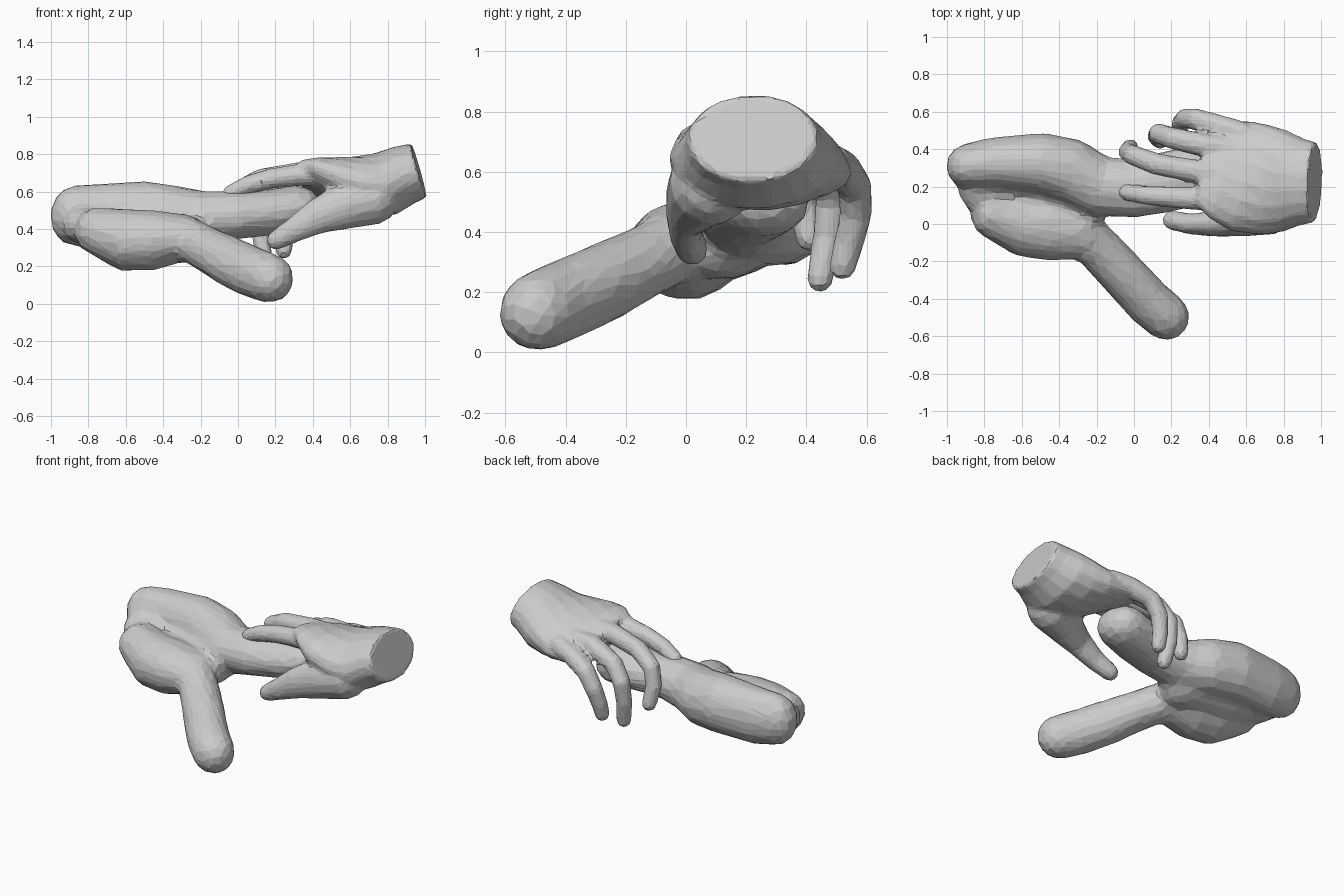
import bpy, bmesh, math
from mathutils import Vector


def loft(bm, rows, sides=14, round_start=True, round_end=True):
    """Skin elliptical rings (x, y, z, half width, half height, roll) along a path."""
    rows = [tuple(r) + (0,) * (6 - len(r)) for r in rows]
    pts = [Vector(r[:3]) for r in rows]
    rings = []
    n = len(rows)

    def ring(c, t, w, h, roll):
        side = (Vector((0, 1, 0)) - t * t.y).normalized()
        up = t.cross(side)
        a = side * math.cos(roll) + up * math.sin(roll)
        b = up * math.cos(roll) - side * math.sin(roll)
        return [bm.verts.new(c + a * w * math.cos(k * math.tau / sides)
                             + b * h * math.sin(k * math.tau / sides)) for k in range(sides)]

    def dome(i, t, sign):
        _, _, _, w, h, roll = rows[i]
        r = min(w, h)
        out = []
        for ang in (30, 55, 78):
            s, c = math.sin(math.radians(ang)), math.cos(math.radians(ang))
            out.append(ring(pts[i] + t * sign * r * s, t, w * c, h * c, roll))
        return out

    tangents = [(pts[min(i + 1, n - 1)] - pts[max(i - 1, 0)]).normalized() for i in range(n)]
    if round_start:
        rings += dome(0, tangents[0], -1)[::-1]
    rings += [ring(pts[i], tangents[i], *rows[i][3:]) for i in range(n)]
    if round_end:
        rings += dome(n - 1, tangents[-1], 1)
    for p, q in zip(rings, rings[1:]):
        for k in range(sides):
            j = (k + 1) % sides
            bm.faces.new((p[k], p[j], q[j], q[k]))
    bm.faces.new(rings[0][::-1])
    bm.faces.new(rings[-1])


def finish(name, bm, voxel, smooth, ratio):
    """Fuse overlapping parts into one skin and reduce it to flat facets."""
    bmesh.ops.recalc_face_normals(bm, faces=bm.faces)
    mesh = bpy.data.meshes.new(name)
    bm.to_mesh(mesh)
    bm.free()
    ob = bpy.data.objects.new(name, mesh)
    bpy.context.collection.objects.link(ob)
    m = ob.modifiers.new("fuse", 'REMESH')
    m.mode = 'VOXEL'
    m.voxel_size = voxel
    m = ob.modifiers.new("soften", 'SMOOTH')
    m.factor = 0.5
    m.iterations = smooth
    m = ob.modifiers.new("facets", 'DECIMATE')
    m.ratio = ratio
    return ob


# Held body: back lobe narrowing to a neck and a grip under the palm
bm = bmesh.new()
loft(bm, [(-0.88, 0.31, 0.47, 0.125, 0.165), (-0.75, 0.325, 0.465, 0.14, 0.18),
          (-0.50, 0.325, 0.475, 0.165, 0.185), (-0.34, 0.285, 0.46, 0.175, 0.175),
          (-0.18, 0.20, 0.455, 0.165, 0.15), (0.00, 0.19, 0.475, 0.16, 0.13),
          (0.18, 0.225, 0.49, 0.165, 0.125), (0.32, 0.26, 0.51, 0.16, 0.125)])
# Front lobe
loft(bm, [(-0.74, 0.05, 0.385, 0.14, 0.135), (-0.60, 0.005, 0.34, 0.18, 0.17),
          (-0.45, -0.01, 0.34, 0.19, 0.165), (-0.30, -0.03, 0.355, 0.165, 0.13)])
# Bridge between the lobes under the groove
loft(bm, [(-0.84, 0.19, 0.42, 0.12, 0.10), (-0.60, 0.16, 0.36, 0.14, 0.11),
          (-0.26, 0.12, 0.36, 0.15, 0.12)])
# Leg
loft(bm, [(-0.28, -0.04, 0.35, 0.12, 0.12), (-0.18, -0.14, 0.30, 0.125, 0.12),
          (-0.04, -0.29, 0.225, 0.127, 0.135), (0.08, -0.42, 0.167, 0.13, 0.138),
          (0.17, -0.495, 0.135, 0.13, 0.135)])
finish("held_body", bm, 0.03, 3, 0.17)

# Hand: palm and wrist
bm = bmesh.new()
loft(bm, [(0.36, 0.31, 0.67, 0.22, 0.065, -0.36), (0.46, 0.29, 0.66, 0.28, 0.10, -0.27),
          (0.58, 0.255, 0.645, 0.305, 0.135, -0.15), (0.70, 0.235, 0.635, 0.295, 0.165, -0.03),
          (0.80, 0.23, 0.645, 0.275, 0.175, 0.03),
          (0.89, 0.225, 0.69, 0.235, 0.162), (0.968, 0.222, 0.712, 0.215, 0.152)],
     sides=18, round_start=False, round_end=False)
# Thumb with its fleshy base
loft(bm, [(0.72, 0.08, 0.56, 0.14, 0.14), (0.56, 0.035, 0.52, 0.105, 0.125),
          (0.42, 0.00, 0.465, 0.068, 0.095), (0.30, 0.00, 0.395, 0.056, 0.068),
          (0.205, 0.02, 0.34, 0.053, 0.053)])
# Fingers: index, middle, ring, little
fingers = [
    [(0.48, 0.14, 0.69), (0.34, 0.135, 0.69), (0.18, 0.145, 0.67), (0.05, 0.155, 0.635), (-0.04, 0.17, 0.59)],
    [(0.48, 0.27, 0.70), (0.34, 0.28, 0.70), (0.12, 0.32, 0.665), (-0.01, 0.37, 0.60),
     (-0.035, 0.385, 0.49), (-0.02, 0.41, 0.38)],
    [(0.52, 0.40, 0.66), (0.38, 0.42, 0.66), (0.20, 0.46, 0.60), (0.13, 0.485, 0.51),
     (0.12, 0.47, 0.38), (0.14, 0.445, 0.245)],
    [(0.58, 0.48, 0.63), (0.46, 0.52, 0.61), (0.33, 0.56, 0.55), (0.275, 0.565, 0.46),
     (0.25, 0.54, 0.36), (0.245, 0.52, 0.285)],
]
for path in fingers:
    last = len(path) - 1
    rows = [(*p, 0.068 - 0.022 * i / last, 0.066 - 0.02 * i / last) for i, p in enumerate(path)]
    loft(bm, rows, sides=10)
finish("hand", bm, 0.016, 3, 0.15)
